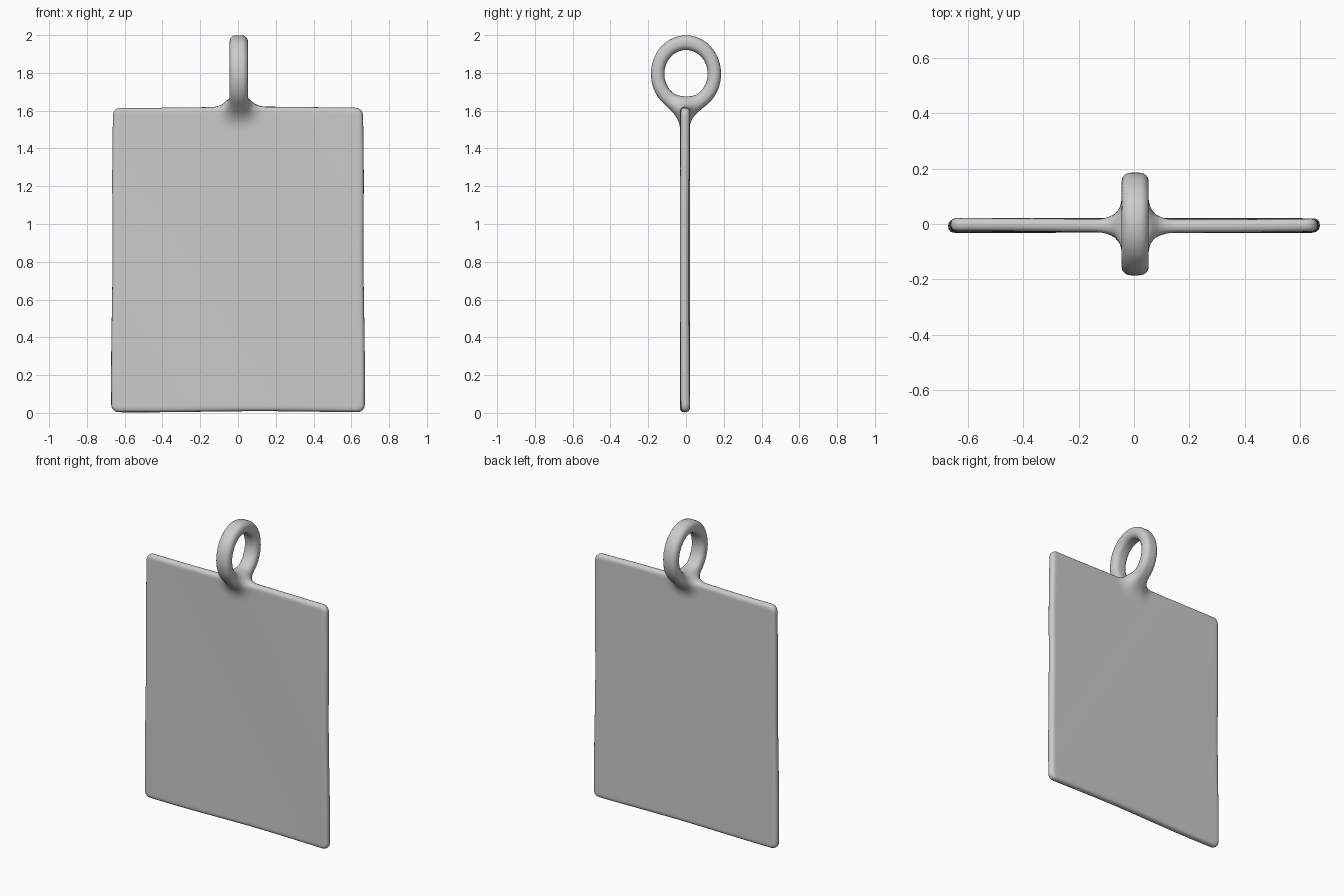
import bpy, math
from mathutils import Vector

if "Cube" in bpy.data.objects:
    bpy.data.objects.remove(bpy.data.objects["Cube"])


def round_rect(u, v, hu, hv, r):
    """Signed distance to a rounded rectangle."""
    a, b = abs(u) - hu + r, abs(v) - hv + r
    return math.hypot(max(a, 0), max(b, 0)) + min(max(a, b), 0) - r


def plate_dist(x, y, z):
    # slightly uneven, hand-made slab that narrows towards the top
    half_w = 0.671 - 0.009 * z / 1.6 + 0.002 * math.sin(6 * z)
    zc = z - 0.812 - 0.003 * math.sin(5 * x + 1)
    yc = y + 0.005 - 0.003 * math.sin(4 * x + 2.5 * z)
    outline = round_rect(x, zc, half_w, 0.806, 0.04)
    return round_rect(outline + 1, yc, 1, 0.024, 0.022)


def ring_dist(x, y, z):
    # upright oval ring with a rounded, wide cross-section
    rad = (math.hypot(y / 0.15, (z - 1.795) / 0.165) - 1) * 0.157
    return round_rect(x - 0.004, rad, 0.049, 0.037, 0.033)


def blend_dist(p):
    # smooth union gives the flared neck between ring and plate
    a, b, k = plate_dist(*p), ring_dist(*p), 0.1
    h = max(k - abs(a - b), 0)
    return min(a, b) - h * h / (4 * k)


# rough plate
bpy.ops.mesh.primitive_cube_add(size=1, location=(0, -0.005, 0.812))
plate = bpy.context.object
plate.scale = (1.335, 0.046, 1.61)

# rough hanging ring
bpy.ops.mesh.primitive_torus_add(major_radius=0.155, minor_radius=0.038,
                                 major_segments=64, minor_segments=20,
                                 location=(0.004, 0, 1.795),
                                 rotation=(0, math.pi / 2, 0))
ring = bpy.context.object
ring.scale = (1.05, 0.97, 1.25)

# merge into one skin
bpy.ops.object.select_all(action='DESELECT')
plate.select_set(True)
ring.select_set(True)
bpy.context.view_layer.objects.active = plate
bpy.ops.object.transform_apply(location=True, rotation=True, scale=True)
bpy.ops.object.join()
tag = bpy.context.object
tag.name = "hanging_tag"
mod = tag.modifiers.new("skin", 'REMESH')
mod.mode = 'VOXEL'
mod.voxel_size = 0.012
bpy.ops.object.modifier_apply(modifier=mod.name)

# settle the skin onto the smoothly blended shape
e = 0.001
axes = [Vector((e, 0, 0)), Vector((0, e, 0)), Vector((0, 0, e))]
for v in tag.data.vertices:
    p = v.co.copy()
    for _ in range(5):
        d = blend_dist(p)
        if abs(d) < 0.0002:
            break
        g = Vector([(blend_dist(p + s) - d) / e for s in axes])
        if g.length_squared < 0.05:
            break
        step = g * (d / g.length_squared)
        if step.length > 0.02:
            step *= 0.02 / step.length
        p -= step
    v.co = p

tag.data.polygons.foreach_set("use_smooth", [True] * len(tag.data.polygons))
tag.data.update()
